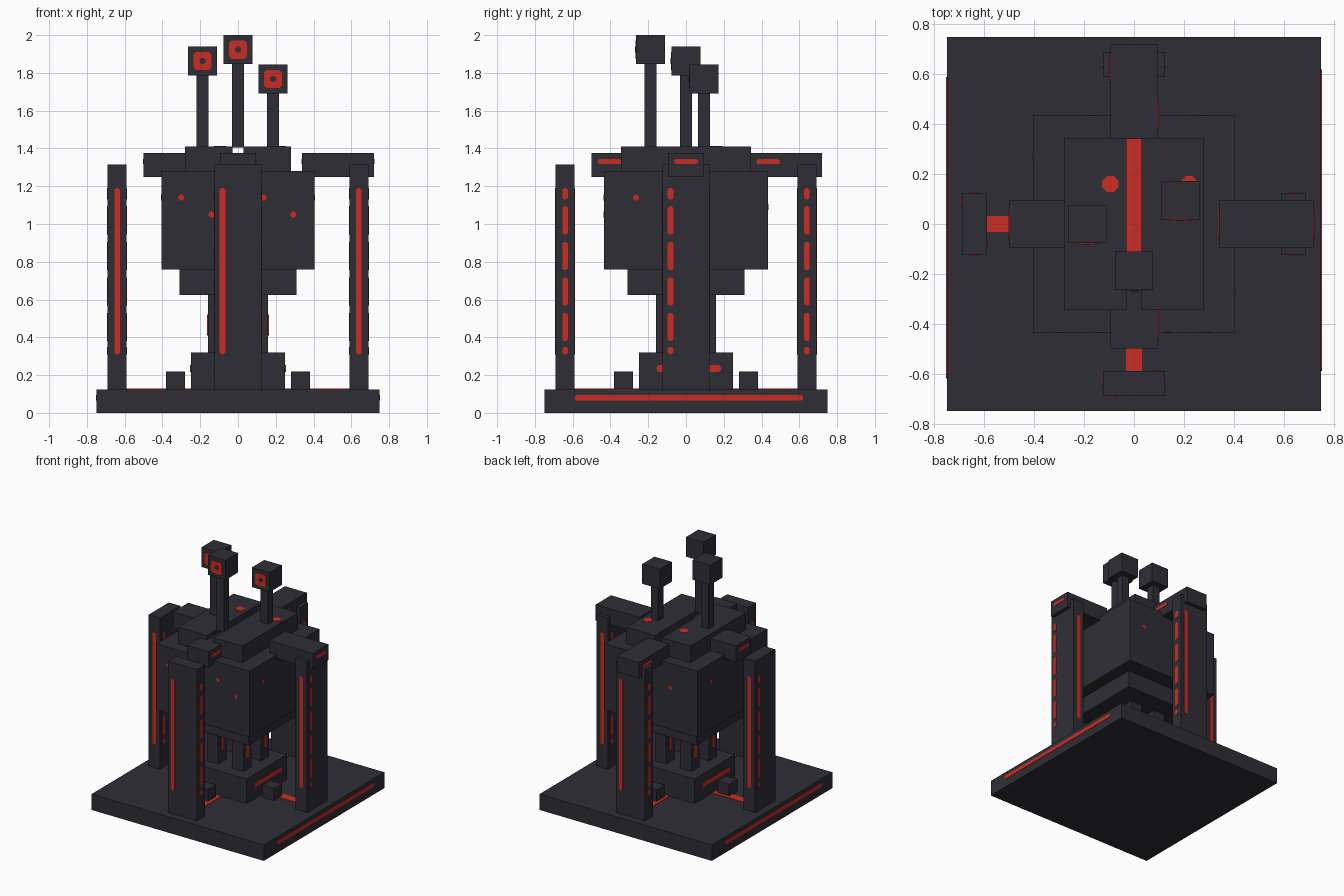
import bpy, bmesh
from mathutils import Vector

cube = bpy.data.objects.get("Cube")
if cube:
    bpy.data.objects.remove(cube)


def material(name, rgb):
    m = bpy.data.materials.new(name)
    m.use_nodes = True
    m.diffuse_color = (*rgb, 1)
    m.node_tree.nodes["Principled BSDF"].inputs["Base Color"].default_value = (*rgb, 1)
    return m


DARK = material("dark slate", (0.027, 0.027, 0.036))
RED = material("signal red", (0.60, 0.027, 0.018))
X, Y, Z = Vector((1, 0, 0)), Vector((0, 1, 0)), Vector((0, 0, 1))


def finish(name, bm, mat):
    bmesh.ops.recalc_face_normals(bm, faces=bm.faces)
    mesh = bpy.data.meshes.new(name)
    bm.to_mesh(mesh)
    bm.free()
    mesh.materials.append(mat)
    obj = bpy.data.objects.new(name, mesh)
    bpy.context.collection.objects.link(obj)
    return obj


def box(name, x, y, z):
    """Dark block from (min, max) pairs."""
    bm = bmesh.new()
    bmesh.ops.create_cube(bm, size=1)
    for v in bm.verts:
        for i, (lo, hi) in enumerate((x, y, z)):
            v.co[i] = lo if v.co[i] < 0 else hi
    return finish(name, bm, DARK)


def mark(bm, n, centre, w, h, cut=None, lift=0.003):
    """Thin plate with clipped corners on a face with normal n."""
    u = X if n == Z else Z.cross(n)
    v = n.cross(u)
    c = min(w, h) * 0.3 if cut is None else cut
    a, b = w / 2, h / 2
    if c:
        outline = [(a - c, -b), (a, c - b), (a, b - c), (a - c, b),
                   (c - a, b), (-a, b - c), (-a, c - b), (c - a, -b)]
    else:
        outline = [(a, -b), (a, b), (-a, b), (-a, -b)]
    base = Vector(centre) - n * 0.002
    verts = [bm.verts.new(base + u * p + v * q) for p, q in outline]
    face = bm.faces.new(verts)
    top = bmesh.ops.extrude_face_region(bm, geom=[face])["geom"]
    moved = [e for e in top if isinstance(e, bmesh.types.BMVert)]
    bmesh.ops.translate(bm, verts=moved, vec=n * (lift + 0.002))


SIDES = {"left": X, "right": -X, "front": -Y, "back": Y}

# Base, plinth and body
box("base", (-0.75, 0.75), (-0.75, 0.75), (0, 0.125))
box("plinth", (-0.25, 0.25), (-0.25, 0.25), (0.12, 0.32))
box("lower_body", (-0.31, 0.31), (-0.31, 0.31), (0.625, 0.76))
box("body", (-0.405, 0.405), (-0.435, 0.435), (0.76, 1.28))
box("cap_left", (0.03, 0.28), (-0.345, 0.345), (1.28, 1.41))
box("cap_right", (-0.28, -0.03), (-0.345, 0.345), (1.28, 1.41))

# Stripes on base and plinth sides
bm = bmesh.new()
for n in (X, -X):
    u = Z.cross(n)
    mark(bm, n, n * 0.75 + u * 0.015 + Z * 0.08, 1.21, 0.03)
    mark(bm, n, n * 0.25 + u * 0.015 + Z * 0.235, 0.34, 0.036)
finish("base_stripes", bm, RED)

# Red channel between the cap halves
bm = bmesh.new()
mark(bm, Z, (0, 0, 1.28), 0.06, 0.69, 0)
finish("cap_channel", bm, RED)

# Cap buttons
bm = bmesh.new()
for x in (-0.095, 0.22):
    mark(bm, Z, (x, 0.16, 1.41), 0.065, 0.065)
finish("cap_buttons", bm, RED)

# Legs between plinth and body, with short lights
bm = bmesh.new()
for sx in (-0.11, 0.11):
    for sy in (-0.11, 0.11):
        box("leg", (sx - 0.05, sx + 0.05), (sy - 0.05, sy + 0.05), (0.32, 0.63))
        for n in (X, -X):
            mark(bm, n, Vector((sx, sy, 0.465)) + n * 0.05, 0.028, 0.11)
finish("leg_lights", bm, RED)

# Four pillars: solid stripes on front and back, dashed ones on the sides
stripes, floor = bmesh.new(), bmesh.new()
dashes = [(0.31, 0.35)] + [(0.38 + 0.188 * i, 0.53 + 0.188 * i) for i in range(4)] + [(1.13, 1.19)]
for name, out in SIDES.items():
    c = out * 0.64
    hx, hy = (0.05, 0.125) if out.x else (0.125, 0.05)
    box(name + "_pillar", (c.x - hx, c.x + hx), (c.y - hy, c.y + hy), (0.12, 1.315))
    for n in SIDES.values():
        broad = abs(n.dot(out)) > 0.5
        spot = c + n * (0.05 if broad else 0.125)
        if broad:
            spot = spot - Z.cross(n) * 0.082
        for lo, hi in (dashes if n.x else [(0.31, 1.19)]):
            mark(stripes, n, spot + Z * (lo + hi) / 2, 0.03, hi - lo)
    # Floor strip from plinth to pillar
    mid = out * 0.42 + Z * 0.125
    mark(floor, Z, mid, 0.34 if out.x else 0.065, 0.065 if out.x else 0.34, 0)
finish("pillar_stripes", stripes, RED)
finish("floor_strips", floor, RED)

# Small blocks around the plinth
for name, x, y in (("left", 0.33, -0.045), ("right", -0.33, -0.045),
                   ("front", -0.045, -0.33), ("back", 0.04, 0.33)):
    box(name + "_block", (x - 0.05, x + 0.05), (y - 0.05, y + 0.05), (0.12, 0.22))

# Upper arms, with dashes on their side faces
bm = bmesh.new()
for name, out in SIDES.items():
    c = out * 0.42 + (X if out.x else Y) * 0.11
    hx, hy = (0.19, 0.095) if out.x else (0.095, 0.19)
    box(name + "_arm", (c.x - hx, c.x + hx), (c.y - hy, c.y + hy), (1.25, 1.375))
    for n in (X, -X):
        shift = 0 if out.x else -0.095
        mark(bm, n, c + n * hx + Z.cross(n) * shift + Z * 1.33, 0.125, 0.027)
finish("arm_dashes", bm, RED)

# Body rivets
bm = bmesh.new()
for x, z in ((-0.3, 1.14), (-0.14, 1.05), (0.135, 1.14), (0.293, 1.05)):
    mark(bm, -Y, (x, -0.435, z), 0.03, 0.03)
for x in (-0.17, 0.27):
    mark(bm, Y, (x, 0.435, 1.09), 0.03, 0.03)
for n in (X, -X):
    mark(bm, n, n * 0.405 - Z.cross(n) * 0.265 + Z * 1.14, 0.03, 0.03)
finish("body_rivets", bm, RED)

# Three stalks with cube heads and eyes
for name, x, y, top in (("right", -0.188, 0, 1.94), ("middle", 0, -0.187, 2.0),
                        ("left", 0.185, 0.095, 1.845)):
    r, s = 0.077, 0.032
    box(name + "_stalk", (x - s, x + s), (y - s, y + s), (1.405, top - 0.15))
    box(name + "_head", (x - r, x + r), (y - r, y + r), (top - 2 * r, top))
    spot = (x, y - r, top - r)
    eye, pupil = bmesh.new(), bmesh.new()
    mark(eye, -Y, spot, 0.097, 0.097, 0.015)
    mark(pupil, -Y, spot, 0.032, 0.032, 0.01, 0.006)
    finish(name + "_eye", eye, RED)
    finish(name + "_pupil", pupil, DARK)
